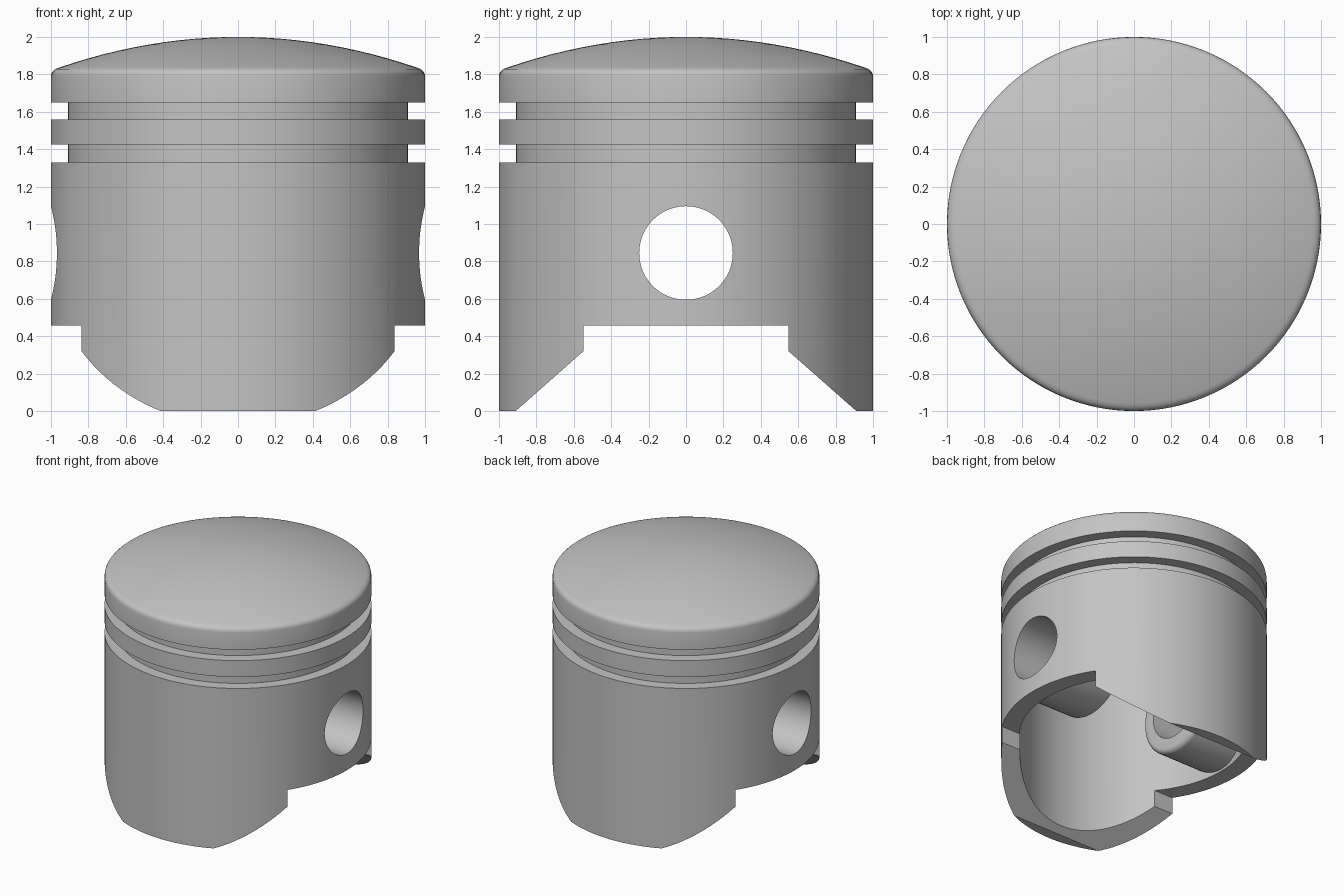
import bpy, bmesh, math
from mathutils import Matrix

if "Cube" in bpy.data.objects:
    bpy.data.objects.remove(bpy.data.objects["Cube"])

SEG = 128
PIN_Z = 0.845

metal = bpy.data.materials.new("grey metal")
metal.use_nodes = True
colour = (0.55, 0.55, 0.55, 1)
metal.diffuse_color = colour
metal.node_tree.nodes["Principled BSDF"].inputs["Base Color"].default_value = colour


def to_object(name, bm):
    bmesh.ops.recalc_face_normals(bm, faces=bm.faces)
    mesh = bpy.data.meshes.new(name)
    bm.to_mesh(mesh)
    bm.free()
    mesh.materials.append(metal)
    obj = bpy.data.objects.new(name, mesh)
    bpy.context.collection.objects.link(obj)
    return obj


def lathe(name, profile, matrix=Matrix()):
    """Closed solid from (radius, height) points; both ends lie on the axis."""
    bm = bmesh.new()
    rings = []
    for r, z in profile[1:-1]:
        angles = [math.tau * i / SEG for i in range(SEG)]
        rings.append([bm.verts.new((r * math.cos(a), r * math.sin(a), z)) for a in angles])
    for a, b in zip(rings, rings[1:]):
        for i in range(SEG):
            j = (i + 1) % SEG
            bm.faces.new((a[i], a[j], b[j], b[i]))
    for ring, end in ((rings[0], profile[0]), (rings[-1], profile[-1])):
        tip = bm.verts.new((0, 0, end[1]))
        for i in range(SEG):
            bm.faces.new((ring[i], ring[(i + 1) % SEG], tip))
    bm.transform(matrix)
    return to_object(name, bm)


def prism(name, outline, half_width):
    """Closed solid from a (y, z) outline extended along x."""
    bm = bmesh.new()
    ends = [[bm.verts.new((x, y, z)) for y, z in outline] for x in (-half_width, half_width)]
    for end in ends:
        bm.faces.new(end)
    a, b = ends
    for i in range(len(outline)):
        j = (i + 1) % len(outline)
        bm.faces.new((a[i], a[j], b[j], b[i]))
    return to_object(name, bm)


def combine(target, tool, operation):
    mod = target.modifiers.new(operation.lower(), "BOOLEAN")
    mod.operation, mod.solver, mod.object = operation, "MANIFOLD", tool
    bpy.context.view_layer.objects.active = target
    bpy.ops.object.modifier_apply(modifier=mod.name)
    bpy.data.objects.remove(tool)


# Hollow inside, from the ceiling over its rounded corner down to the skirt edge
shell = [(0, 1.6)]
for i in range(7):
    a = math.radians(90 - 15 * i)
    shell.append((0.76 + 0.1 * math.cos(a), 1.5 + 0.1 * math.sin(a)))
shell += [(0.86, 0), (1, 0)]

# Outside: two ring grooves, rounded rim and domed crown
for low, high in ((1.33, 1.425), (1.56, 1.65)):
    shell += [(1, low), (0.91, low), (0.91, high), (1, high)]
shell += [(1, 1.79), (0.997, 1.806), (0.99, 1.817), (0.978, 1.828)]
shell += [(r, 2 - 0.179 * r * r) for r in (0.96 * (1 - i / 12) for i in range(13))]
piston = lathe("piston_body", shell)

# Pin bosses with rounded inner ends
for side in (1, -1):
    boss = [(0, 0.92), (0.37, 0.92)]
    for i in range(6):
        a = math.radians(18 * i)
        boss.append((0.33 + 0.04 * math.cos(a), 0.44 - 0.04 * math.sin(a)))
    boss.append((0, 0.4))
    place = Matrix.Translation((0, 0, PIN_Z)) @ Matrix.Rotation(side * math.pi / 2, 4, "Y")
    combine(piston, lathe("pin_boss", boss, place), "UNION")

# Pin bore right through both bosses
bore = [(0, -1.2), (0.25, -1.2), (0.25, 1.2), (0, 1.2)]
place = Matrix.Translation((0, 0, PIN_Z)) @ Matrix.Rotation(math.pi / 2, 4, "Y")
combine(piston, lathe("pin_bore", bore, place), "DIFFERENCE")

# Skirt cutaway on both sides
half = [(1.024, -0.1), (0.548, 0.32), (0.548, 0.458)]
outline = half + [(-y, z) for y, z in reversed(half)]
combine(piston, prism("skirt_cutaway", outline, 1.2), "DIFFERENCE")

bpy.ops.object.select_all(action="DESELECT")
piston.select_set(True)
bpy.context.view_layer.objects.active = piston
bpy.ops.object.shade_smooth_by_angle(angle=math.radians(30))
